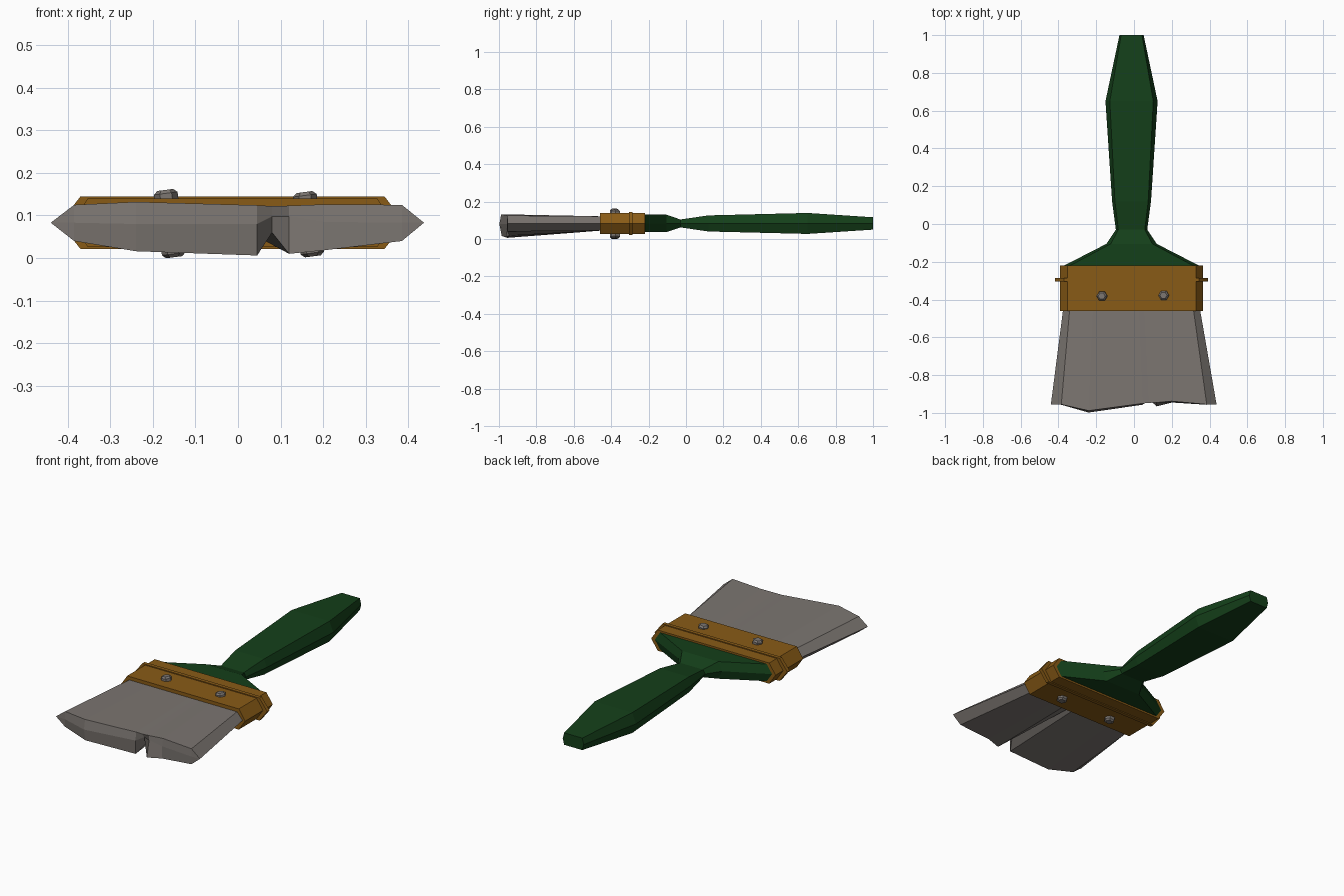
import bpy, bmesh
from mathutils import Vector

if "Cube" in bpy.data.objects:
    bpy.data.objects.remove(bpy.data.objects["Cube"])

CX, CZ = -0.013, 0.083   # long axis of the brush


def material(name, rgb):
    m = bpy.data.materials.new(name)
    m.diffuse_color = (*rgb, 1)
    m.use_nodes = True
    m.node_tree.nodes["Principled BSDF"].inputs["Base Color"].default_value = m.diffuse_color
    return m


GREEN = material("green_paint", (0.007, 0.05, 0.01))
BRASS = material("brass", (0.25, 0.105, 0.008))
GREY = material("bristle_grey", (0.2, 0.18, 0.165))


def finish(name, bm, mat):
    bmesh.ops.recalc_face_normals(bm, faces=bm.faces[:])
    me = bpy.data.meshes.new(name)
    bm.to_mesh(me)
    bm.free()
    ob = bpy.data.objects.new(name, me)
    me.materials.append(mat)
    bpy.context.collection.objects.link(ob)
    return ob


def bridge(bm, a, b):
    n = len(a)
    for i in range(n):
        j = (i + 1) % n
        bm.faces.new((a[i], a[j], b[j], b[i]))


def hex_loft(name, sections, mat):
    """Flattened hexagon sections along y: (y, half width, flat half width, half height)."""
    bm = bmesh.new()
    rings = []
    for y, w, f, h in sections:
        pts = [(-w, 0), (-f, h), (f, h), (w, 0), (f, -h), (-f, -h)]
        rings.append([bm.verts.new((CX + x, y, CZ + z)) for x, z in pts])
    for a, b in zip(rings, rings[1:]):
        bridge(bm, a, b)
    bm.faces.new(rings[0])
    bm.faces.new(rings[-1])
    return finish(name, bm, mat)


# Handle: shoulder, pinched neck, swelling grip, blunt end
hex_loft("handle", [
    (-0.26, 0.357, 0.325, 0.047),
    (-0.22, 0.357, 0.325, 0.047),
    (-0.105, 0.133, 0.11, 0.047),
    (-0.03, 0.083, 0.07, 0.021),
    (0.12, 0.103, 0.088, 0.043),
    (0.65, 0.138, 0.115, 0.056),
    (1.0, 0.064, 0.055, 0.033)], GREEN)

# Ferrule with its raised band
hex_loft("ferrule", [
    (-0.46, 0.379, 0.34, 0.057),
    (-0.305, 0.379, 0.34, 0.057),
    (-0.305, 0.405, 0.357, 0.062),
    (-0.285, 0.405, 0.357, 0.062),
    (-0.285, 0.379, 0.34, 0.057),
    (-0.22, 0.379, 0.34, 0.057)], BRASS)

# Bristles: ragged tip columns as x, then (y, z) for top, middle, bottom
columns = [
    (-0.385, (-0.955, 0.125), (-0.957, 0.083), (-0.955, 0.040)),
    (-0.240, (-0.988, 0.132), (-0.998, 0.080), (-0.985, 0.016)),
    (0.045, (-0.950, 0.124), (-0.957, 0.080), (-0.955, 0.006)),
    (0.080, (-0.947, 0.122), (-0.930, 0.098), (-0.895, 0.060)),
    (0.120, (-0.945, 0.123), (-0.945, 0.098), (-0.965, 0.010)),
    (0.200, (-0.938, 0.126), (-0.945, 0.085), (-0.945, 0.018)),
    (0.385, (-0.955, 0.125), (-0.957, 0.083), (-0.955, 0.040)),
]
bm = bmesh.new()
rows = [[bm.verts.new((c[0], *c[k])) for c in columns] for k in (1, 2, 3)]
left, right = (bm.verts.new((x, -0.955, CZ)) for x in (-0.44, 0.437))
top, mid, bot = rows
for a, b in ((top, mid), (mid, bot)):
    for i in range(len(columns) - 1):
        bm.faces.new((a[i], a[i + 1], b[i + 1], b[i]))
    bm.faces.new((left, a[0], b[0]))
    bm.faces.new((right, a[-1], b[-1]))
tip = [left] + top + [right] + bot[::-1]


def base_point(v):
    if v in (left, right):
        return (CX + (0.362 if v is right else -0.362), -0.45, CZ)
    return (CX + v.co.x * 0.85, -0.45, 0.121 if v in top else 0.045)


base = [bm.verts.new(base_point(v)) for v in tip]
bridge(bm, tip, base)
bm.faces.new(base)
finish("bristles", bm, GREY)

# Two slightly tilted six-sided rivets with chamfered heads
for side, upper, lower in (("left", (-0.171, -0.382, 0.160), (-0.15, -0.382, 0.002)),
                           ("right", (0.156, -0.378, 0.155), (0.176, -0.378, 0.004))):
    a, b = Vector(upper), Vector(lower)
    bm = bmesh.new()
    bmesh.ops.create_cone(bm, cap_ends=True, segments=6, radius1=0.028,
                          radius2=0.028, depth=(a - b).length)
    caps = [e for e in bm.edges if abs(e.verts[0].co.z - e.verts[1].co.z) < 1e-5]
    bmesh.ops.bevel(bm, geom=caps, offset=0.008, segments=1, affect='EDGES')
    rivet = finish("rivet_" + side, bm, GREY)
    rivet.location = (a + b) / 2
    rivet.rotation_euler = (a - b).to_track_quat('Z', 'Y').to_euler()
